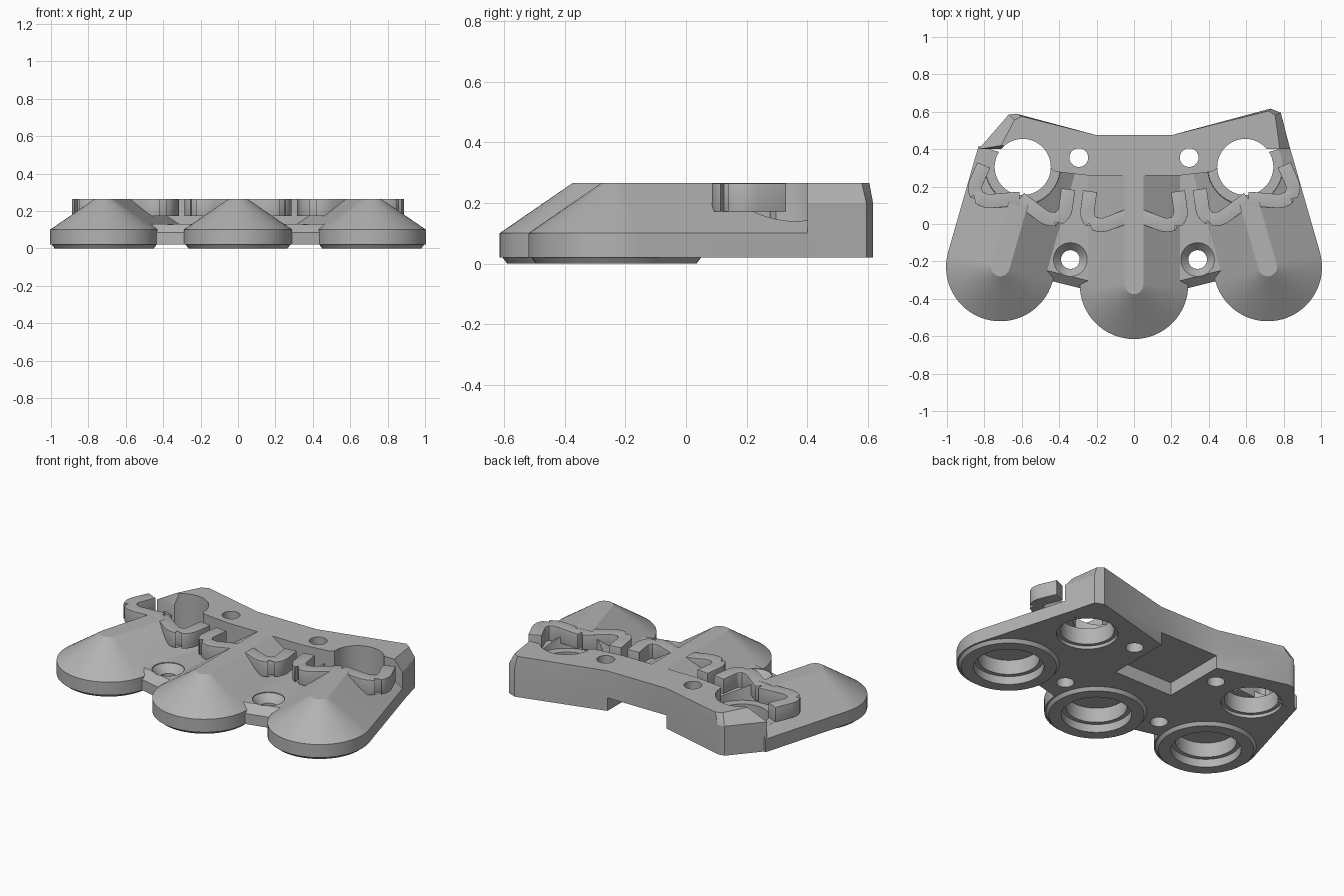
import bpy, bmesh
from math import sin, cos, pi, radians
from mathutils import Matrix, Vector

old = bpy.data.objects.get("Cube")
if old:
    bpy.data.objects.remove(old, do_unlink=True)

grey = bpy.data.materials.new("grey_plastic")
grey.use_nodes = True
grey.diffuse_color = (0.45, 0.45, 0.45, 1)
grey.node_tree.nodes["Principled BSDF"].inputs["Base Color"].default_value = (0.45, 0.45, 0.45, 1)


def finish(bm, name, matrix=Matrix()):
    bm.transform(matrix)
    bmesh.ops.recalc_face_normals(bm, faces=bm.faces)
    mesh = bpy.data.meshes.new(name)
    bm.to_mesh(mesh)
    bm.free()
    mesh.materials.append(grey)
    ob = bpy.data.objects.new(name, mesh)
    bpy.context.collection.objects.link(ob)
    return ob


def activate(ob):
    bpy.ops.object.select_all(action='DESELECT')
    ob.select_set(True)
    bpy.context.view_layer.objects.active = ob


def combine(target, other, operation):
    activate(target)
    mod = target.modifiers.new("combine", 'BOOLEAN')
    mod.operation = operation
    mod.solver = 'EXACT'
    mod.object = other
    bpy.ops.object.modifier_apply(modifier=mod.name)
    bpy.data.objects.remove(other, do_unlink=True)


def hull(points, name, matrix=Matrix()):
    bm = bmesh.new()
    for p in points:
        bm.verts.new(p)
    bmesh.ops.convex_hull(bm, input=bm.verts)
    bmesh.ops.dissolve_limit(bm, angle_limit=0.005, verts=bm.verts, edges=bm.edges)
    return finish(bm, name, matrix)


def loft(rings, name):
    # Closed solid through rings with equal point counts
    bm = bmesh.new()
    loops = [[bm.verts.new(p) for p in ring] for ring in rings]
    n = len(loops[0])
    for a, b in zip(loops, loops[1:]):
        for i in range(n):
            j = (i + 1) % n
            bm.faces.new((a[i], a[j], b[j], b[i]))
    bm.faces.new(loops[0])
    bm.faces.new(loops[-1])
    return finish(bm, name)


def turned(x, y, profile, name="cutter"):
    # Round solid from (radius, height) pairs
    n = 64
    return loft([[(x + r * cos(2 * pi * i / n), y + r * sin(2 * pi * i / n), z)
                  for i in range(n)] for r, z in profile], name)


def box(lo, hi):
    return hull([(x, y, z) for x in (lo[0], hi[0]) for y in (lo[1], hi[1])
                 for z in (lo[2], hi[2])], "cutter")


R, TOP, SHOULDER, FLOOR = 0.29, 0.265, 0.1, 0.02
LOBES = [(0, -0.325, 0, 0.62), (0.715, -0.23, 16, 0.59), (-0.715, -0.23, -16, 0.59)]


def frame(lobe):
    return Matrix.Translation((lobe[0], lobe[1], 0)) @ Matrix.Rotation(radians(lobe[2]), 4, 'Z')


def make_lobe(lobe):
    # Cone-nosed lobe running back as a ridged roof
    pts = []
    for r, z in ((R, FLOOR), (R, SHOULDER), (0.05, TOP)):
        pts += [(r * cos(2 * pi * i / 64), r * sin(2 * pi * i / 64), z) for i in range(64)]
        pts += [(s * r, lobe[3], z) for s in (-1, 1)]
    return hull(pts, "lobe", frame(lobe))


# Lobes joined into one body
body = make_lobe(LOBES[0])
body.name = "body"
for lobe in LOBES[1:]:
    combine(body, make_lobe(lobe), 'UNION')

# Webs between the lobes, with sloped front lip
for s in (-1, 1):
    front = [(0.2, -0.365), (0.52, -0.285)]
    pts = [(s * x, y, z) for x, y in front for z in (FLOOR, 0.085)]
    pts += [(s * x, y + 0.05, 0.13) for x, y in front]
    pts += [(s * x, 0.34, z) for x in (0.2, 0.52) for z in (FLOOR, 0.13)]
    combine(body, hull(pts, "web"), 'UNION')

# Clearance scoops around the large holes
for s in (-1, 1):
    combine(body, turned(s * 0.595, 0.305, [(0.2, 0.14), (0.21, 0.4)]), 'DIFFERENCE')

# Rear bar with chamfered outer corners
inner = [(0.42, 0.28), (0.25, 0.26), (-0.25, 0.26), (-0.42, 0.28), (-0.6, 0.4)]
back = [(-0.2, 0.475), (0.2, 0.475)]
low = inner + [(-0.83, 0.4), (-0.67, 0.585), (-0.63, 0.59)] + back + \
    [(0.73, 0.617), (0.785, 0.595), (0.835, 0.4), (0.6, 0.4)]
high = inner + [(-0.71, 0.42), (-0.64, 0.555), (-0.6, 0.575)] + back + \
    [(0.72, 0.605), (0.755, 0.58), (0.78, 0.4), (0.6, 0.4)]
rings = [[(x, y, z) for x, y in ring] for ring, z in
         ((low, FLOOR), (low, 0.2), (high, TOP))]
combine(body, loft(rings, "rear_bar"), 'UNION')

# Round feet under the lobes
for x, y, angle, length in LOBES:
    combine(body, turned(x, y, [(0.265, 0), (R - 0.001, 0.032), (R - 0.001, 0.06)], "foot"), 'UNION')

# Stepped sockets in the feet
for x, y, angle, length in LOBES:
    combine(body, turned(x, y, [(0.195, -0.1), (0.195, 0.05), (0.17, 0.05), (0.17, 0.14)]), 'DIFFERENCE')

# Through holes: large, countersunk and plain
for s in (-1, 1):
    combine(body, turned(s * 0.595, 0.305, [(0.17, -0.1), (0.17, 0.04), (0.15, 0.04), (0.15, 0.4)]), 'DIFFERENCE')
    combine(body, turned(s * 0.34, -0.19, [(0.05, -0.1), (0.05, 0.08), (0.09, 0.125), (0.09, 0.4)]), 'DIFFERENCE')
    combine(body, turned(s * 0.295, 0.355, [(0.05, -0.1), (0.05, 0.4)]), 'DIFFERENCE')

# Pocket under the rear bar
combine(body, box((-0.2, 0.08, -0.1), (0.2, 0.7, 0.1)), 'DIFFERENCE')
activate(body)
bpy.ops.object.shade_smooth_by_angle(angle=radians(25))


def rounded(path, radius=0.045):
    # Replace inner corners with short arcs
    pts = [Vector(p) for p in path]
    out = [pts[0]]
    for a, b, c in zip(pts, pts[1:], pts[2:]):
        p = b + (a - b).normalized() * radius
        q = b + (c - b).normalized() * radius
        for i in range(7):
            t = i / 6
            out.append(p * (1 - t) ** 2 + b * 2 * t * (1 - t) + q * t * t)
    return out + [pts[-1]]


# Hooked clip arms on each ridge
for lobe, side in zip(LOBES, ("centre", "left", "right")):
    for s in (-1, 1):
        bm = bmesh.new()
        path = rounded([(0, 0.015), (0.185, -0.055), (0.255, -0.01), (0.235, 0.135)])
        cols = [[bm.verts.new((s * p.x, p.y + 0.365, z)) for z in (0.172, TOP - 0.001)] for p in path]
        for a, b in zip(cols, cols[1:]):
            bm.faces.new((a[0], b[0], b[1], a[1]))
        arm = finish(bm, f"{side}_clip_{'inner' if s * lobe[2] > 0 else 'outer'}", frame(lobe))
        activate(arm)
        thick = arm.modifiers.new("thickness", 'SOLIDIFY')
        thick.thickness, thick.offset = 0.075, 0
        bevel = arm.modifiers.new("rounding", 'BEVEL')
        bevel.width, bevel.segments = 0.018, 3
        bevel.limit_method, bevel.angle_limit = 'ANGLE', radians(50)
        bpy.ops.object.modifier_apply(modifier=thick.name)
        bpy.ops.object.modifier_apply(modifier=bevel.name)
        bpy.ops.object.shade_smooth_by_angle(angle=radians(35))
